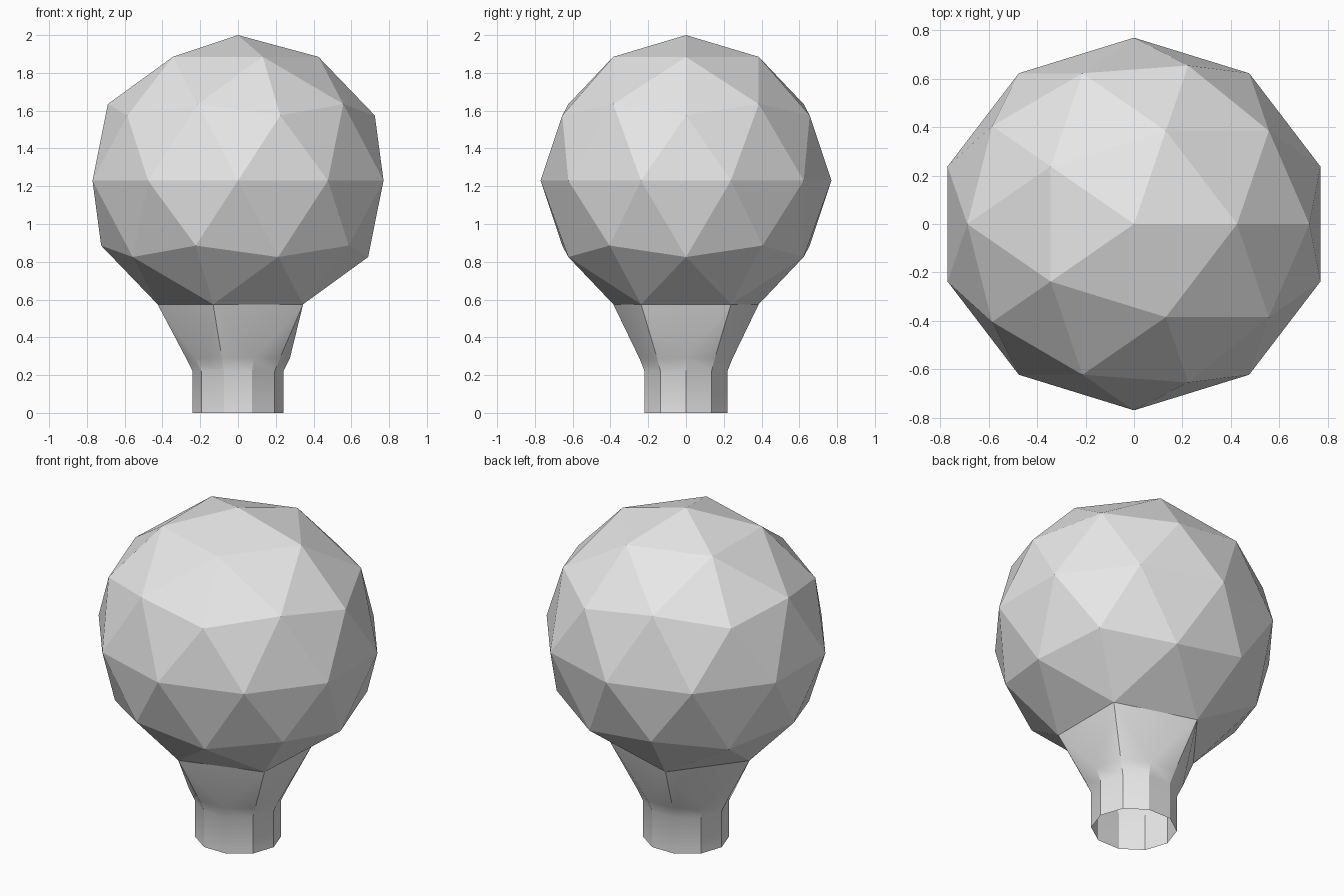
import bpy
import bmesh
import math
from mathutils import Matrix, Vector

cube = bpy.data.objects.get("Cube")
if cube:
    bpy.data.objects.remove(cube, do_unlink=True)

# Single plain grey material
grey = bpy.data.materials.new("plain_grey")
grey.use_nodes = True
colour = (0.8, 0.8, 0.8, 1.0)
grey.diffuse_color = colour
grey.node_tree.nodes["Principled BSDF"].inputs["Base Color"].default_value = colour

RX, RY, RZ = 0.81, 0.77, 0.77      # globe radii, slightly wider in x
CENTRE_Z = 1.23


def finish(bm, name):
    mesh = bpy.data.meshes.new(name)
    bm.to_mesh(mesh)
    bm.free()
    mesh.materials.append(grey)
    obj = bpy.data.objects.new(name, mesh)
    bpy.context.collection.objects.link(obj)
    return obj


# Faceted globe, open underneath where the neck joins
bm = bmesh.new()
bmesh.ops.create_icosphere(bm, subdivisions=2, radius=1)
lowest = min(bm.verts, key=lambda v: v.co.z)
bmesh.ops.delete(bm, geom=[lowest], context='VERTS')
bm.transform(Matrix.Translation((0, 0, CENTRE_Z)) @ Matrix.Diagonal((RX, RY, RZ, 1)))
finish(bm, "globe")

# Neck: five-cornered rim flaring down into an open ten-sided tube
bm = bmesh.new()


def ring(count, rx, ry, z):
    angles = [math.radians(36) + math.tau * i / count for i in range(count)]
    return [bm.verts.new(Vector((rx * math.cos(a), ry * math.sin(a), z))) for a in angles]


rim_r, rim_z = 0.5257, 0.8507       # opening of the unit globe
rim = ring(5, rim_r * RX, rim_r * RY, CENTRE_Z - rim_z * RZ)
tube = [ring(10, rx, ry, z) for rx, ry, z in
        ((0.275, 0.26, 0.29), (0.24, 0.23, 0.22), (0.24, 0.23, 0))]

# Flare triangles: one hanging from each rim edge, two beside each corner
for i in range(5):
    a, b = rim[i], rim[(i + 1) % 5]
    left, mid, right = (tube[0][(2 * i + k) % 10] for k in range(3))
    bm.faces.new((a, mid, b))
    bm.faces.new((a, left, mid))
    bm.faces.new((b, mid, right))

# Tube walls
for upper, lower in zip(tube, tube[1:]):
    for i in range(10):
        j = (i + 1) % 10
        bm.faces.new((upper[i], lower[i], lower[j], upper[j]))
bmesh.ops.recalc_face_normals(bm, faces=bm.faces)
neck = finish(bm, "neck")

# Soft bends down the neck, sharp vertical corners
bpy.ops.object.select_all(action='DESELECT')
neck.select_set(True)
bpy.context.view_layer.objects.active = neck
bpy.ops.object.shade_smooth_by_angle(angle=math.radians(30))
